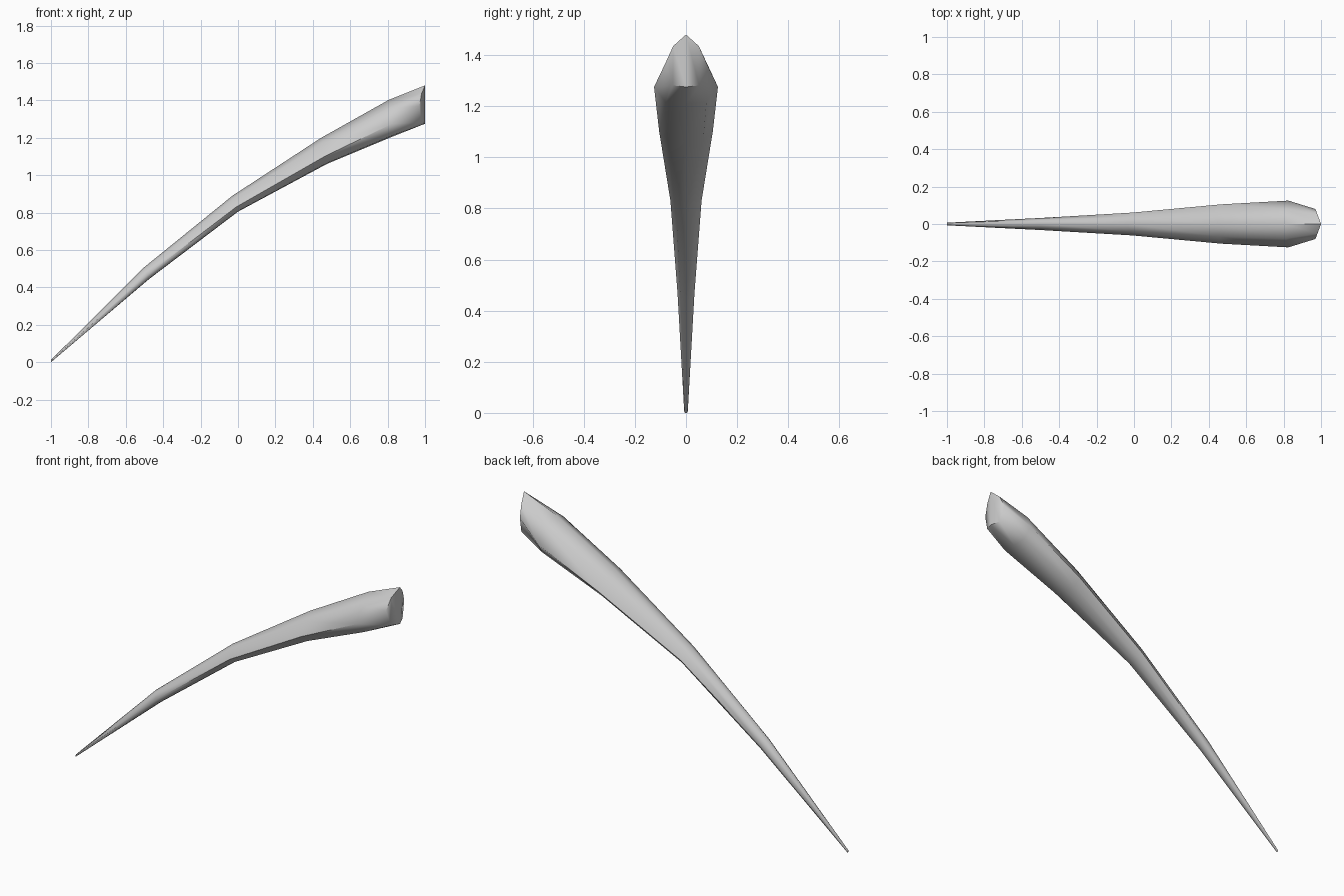
import bpy, bmesh, math

if "Cube" in bpy.data.objects:
    bpy.data.objects.remove(bpy.data.objects["Cube"])

# Stations along the tusk: x, bottom z, top z, half width, relative side height
STATIONS = [
    (-1.00, 0.000, 0.012, 0.007, 0.40),
    (-0.49, 0.445, 0.505, 0.033, 0.36),
    (-0.015, 0.805, 0.890, 0.061, 0.30),
    (0.46, 1.060, 1.200, 0.105, 0.30),
    (0.82, 1.210, 1.402, 0.125, 0.34),
    (1.00, 1.275, 1.480, 0.080, 0.46),
]


def section(bm, x, zb, zt, w, side, last):
    """Eight-sided cross-section, widest below the middle."""
    h = zt - zb
    half = [(0, 0), (0.64, 0.03), (1, side), (0.63, 0.78), (0, 1)]
    pts = half + [(-a, b) for a, b in half[3:0:-1]]
    ring = []
    for a, b in pts:
        # the butt end is a shallow vertical wedge; other rings lean back
        px = x - 0.375 * abs(a) * w if last else x + 0.015 * (1 - 2 * b) * (x > -1)
        ring.append(bm.verts.new((px, a * w, zb + b * h)))
    return ring


bm = bmesh.new()
rings = [section(bm, *s, i == len(STATIONS) - 1) for i, s in enumerate(STATIONS)]
for r0, r1 in zip(rings, rings[1:]):
    for i in range(8):
        j = (i + 1) % 8
        bm.faces.new((r0[i], r0[j], r1[j], r1[i]))

# Tip cap and two-part butt cap with a vertical ridge
bm.faces.new(rings[0])
end = rings[-1]
bm.faces.new(end[0:5])
bm.faces.new(end[4:] + end[:1])
bmesh.ops.recalc_face_normals(bm, faces=bm.faces)

mesh = bpy.data.meshes.new("curved_tusk")
bm.to_mesh(mesh)
bm.free()
tusk = bpy.data.objects.new("curved_tusk", mesh)
bpy.context.collection.objects.link(tusk)
bpy.context.view_layer.objects.active = tusk
tusk.select_set(True)
bpy.ops.object.shade_smooth_by_angle(angle=math.radians(60))
